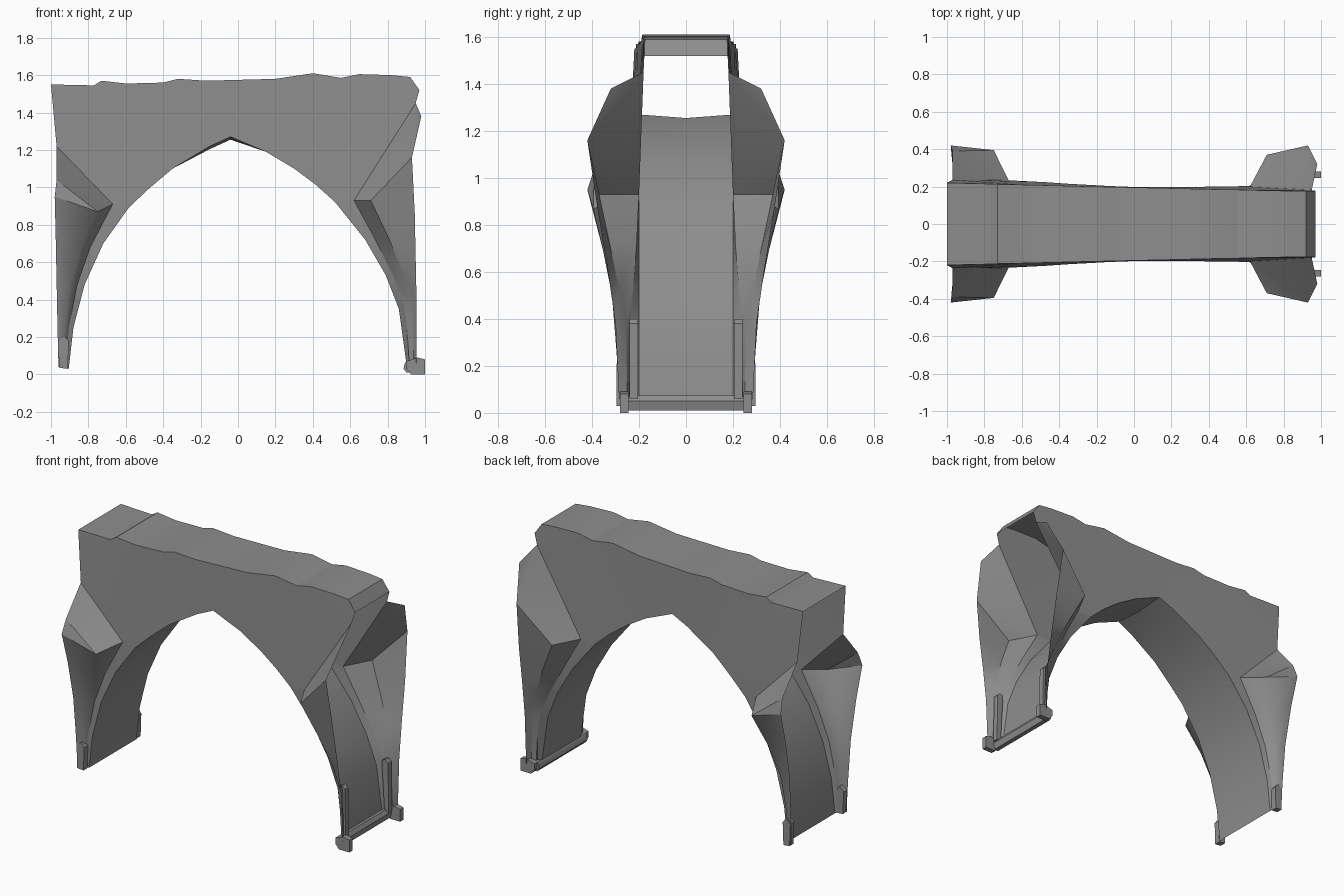
import bpy, bmesh, math
from mathutils import Vector

cube = bpy.data.objects.get("Cube")
if cube:
    bpy.data.objects.remove(cube, do_unlink=True)

stone = bpy.data.materials.new("grey_stone")
stone.use_nodes = True
GREY = (0.27, 0.27, 0.27, 1)
stone.diffuse_color = GREY
shader = stone.node_tree.nodes["Principled BSDF"]
shader.inputs["Base Color"].default_value = GREY
shader.inputs["Roughness"].default_value = 0.9


def half(x, z):
    """Half thickness of the wall: flared to the right, tapering near the top."""
    low = 0.2 + 0.05 * max(0, -x)
    top = 0.195 - 0.022 * x
    return low + (top - low) * max(0, (z - 1) / 0.6)


def on_wall(x, z):
    return (x, half(x, z), z)


def finish(name, bm, facing=None, mirror=True, angle=30):
    bmesh.ops.recalc_face_normals(bm, faces=bm.faces)
    if facing:
        total = sum((f.normal * f.calc_area() for f in bm.faces), Vector())
        if total.dot(Vector(facing)) < 0:
            bmesh.ops.reverse_faces(bm, faces=bm.faces)
    me = bpy.data.meshes.new(name)
    bm.to_mesh(me)
    bm.free()
    me.materials.append(stone)
    for p in me.polygons:
        p.use_smooth = True
    me.set_sharp_from_angle(angle=math.radians(angle))
    ob = bpy.data.objects.new(name, me)
    bpy.context.collection.objects.link(ob)
    if mirror:
        mod = ob.modifiers.new("both_sides", 'MIRROR')
        mod.use_axis = (False, True, False)


def loft(name, rails, facing, angle=30):
    """Skin a sheet across neighbouring rails of equal length."""
    bm = bmesh.new()
    grid = [[bm.verts.new(p) for p in rail] for rail in rails]
    for a, b in zip(grid, grid[1:]):
        for i in range(len(a) - 1):
            bm.faces.new((a[i], a[i + 1], b[i + 1], b[i]))
    finish(name, bm, facing, angle=angle)


def sheet(name, outline, facing):
    """Fill a concave outline with triangles."""
    bm = bmesh.new()
    face = bm.faces.new([bm.verts.new(p) for p in outline])
    face.normal_update()
    bmesh.ops.triangulate(bm, faces=[face])
    finish(name, bm, facing, angle=40)


def prism(name, outline, y0, y1, mirror=True):
    """Extrude an x-z outline along y."""
    bm = bmesh.new()
    face = bm.faces.new([bm.verts.new((x, y0, z)) for x, z in outline])
    ext = bmesh.ops.extrude_face_region(bm, geom=[face], use_keep_orig=True)["geom"]
    moved = [v for v in ext if isinstance(v, bmesh.types.BMVert)]
    bmesh.ops.translate(bm, verts=moved, vec=(0, y1 - y0, 0))
    finish(name, bm, mirror=mirror)


# Profiles of the broken top and of the pointed arch
top = [(-1, 1.55), (-.77, 1.545), (-.73, 1.57), (-.6, 1.555), (-.4, 1.56),
       (-.32, 1.58), (-.17, 1.57), (.2, 1.58), (.4, 1.61), (.55, 1.585),
       (.65, 1.605), (.82, 1.6), (.92, 1.59), (.97, 1.52)]
right_leg = [(-.905, .03), (-.88, .25), (-.82, .48), (-.72, .7), (-.585, .89)]
crown = [(-.48, .99), (-.35, 1.1), (-.15, 1.22), (-.04, 1.27),
         (.15, 1.19), (.3, 1.1), (.42, 1.01)]
left_leg = [(.52, .92), (.68, .72), (.79, .53), (.86, .35), (.9, .06)]
arch = right_leg + crown + left_leg

# Wing corners, on the back half
rp, rq = on_wall(-.97, 1.22), on_wall(-.67, .91)
rr, rs, rt = (-.75, .395, .87), (-.98, .42, .95), (-.97, .39, 1.04)
la, le = on_wall(.95, 1.45), on_wall(.62, .93)
lb, lc, ld = (.98, .32, 1.38), (.93, .42, 1.16), (.71, .37, .93)

# Hollow wall: faces, top and arch underside
wall = [on_wall(*p) for p in top] + [la, le, on_wall(*left_leg[0])]
wall += [on_wall(*p) for p in reversed(crown)]
wall += [on_wall(*right_leg[-1]), rq, rp]
sheet("wall_face", wall, (0, 1, 0))
loft("broken_top", [[on_wall(*p) for p in top], [(x, 0, z) for x, z in top]], (0, 0, 1), 20)
loft("arch_underside", [[on_wall(*p) for p in arch],
                        [(x, 0, z - (.015 if z > 1.2 else 0)) for x, z in arch]], (0, 0, -1))

# Flared wings at both ends
sheet("right_wing", [rp, rt, rs, rr, rq], (0, 1, 1))
sheet("left_wing", [la, lb, lc, ld, le], (0, 1, 1))

# Rails running down each leg: arch rim, wing ridge and outer edge
right_rim = [(-.92, .26, .04), (-.905, .255, .25), (-.86, .25, .48), (-.79, .24, .68), rq]
right_ridge = [(-.935, .28, .04), (-.925, .285, .25), (-.9, .31, .48), (-.84, .35, .68), rr]
right_outer = [(-.96, .285, .04), (-.965, .295, .25), (-.97, .315, .5), (-.975, .365, .75), rs]
left_rim = [le, (.735, .21, .72), (.83, .225, .53), (.89, .24, .37), (.925, .24, .06)]
left_ridge = [ld, (.81, .325, .72), (.885, .285, .53), (.935, .255, .38), (.94, .25, .06)]
left_outer = [lc, (.945, .375, .86), (.95, .335, .62), (.955, .3, .38), (.955, .285, .06)]
for side, leg, rim, ridge, outer, angle in (
        ("right", right_leg, right_rim, right_ridge, right_outer, 100),
        ("left", left_leg, left_rim, left_ridge, left_outer, 35)):
    loft(side + "_arch_rim", [[on_wall(*p) for p in leg], rim], (0, 1, 0))
    loft(side + "_leg_flare", [rim, ridge, outer], (0, 1, 0), angle)

# Small posts and the base moulding
prism("right_post", [(-.955, .035), (-.91, .03), (-.905, .18), (-.93, .21), (-.96, .18)], .255, .295)
prism("left_post", [(.915, .06), (.945, .06), (.94, .38), (.92, .4), (.895, .39)], .205, .24)
prism("base_moulding", [(.885, .03), (.9, .01), (.93, .01), (.94, .05), (.925, .075),
                        (.9, .07), (.89, .055)], -.25, .25, mirror=False)
prism("base_foot", [(.9, .03), (.925, 0), (1, 0), (1, .08), (.96, .09), (.9, .07)], .245, .28)
